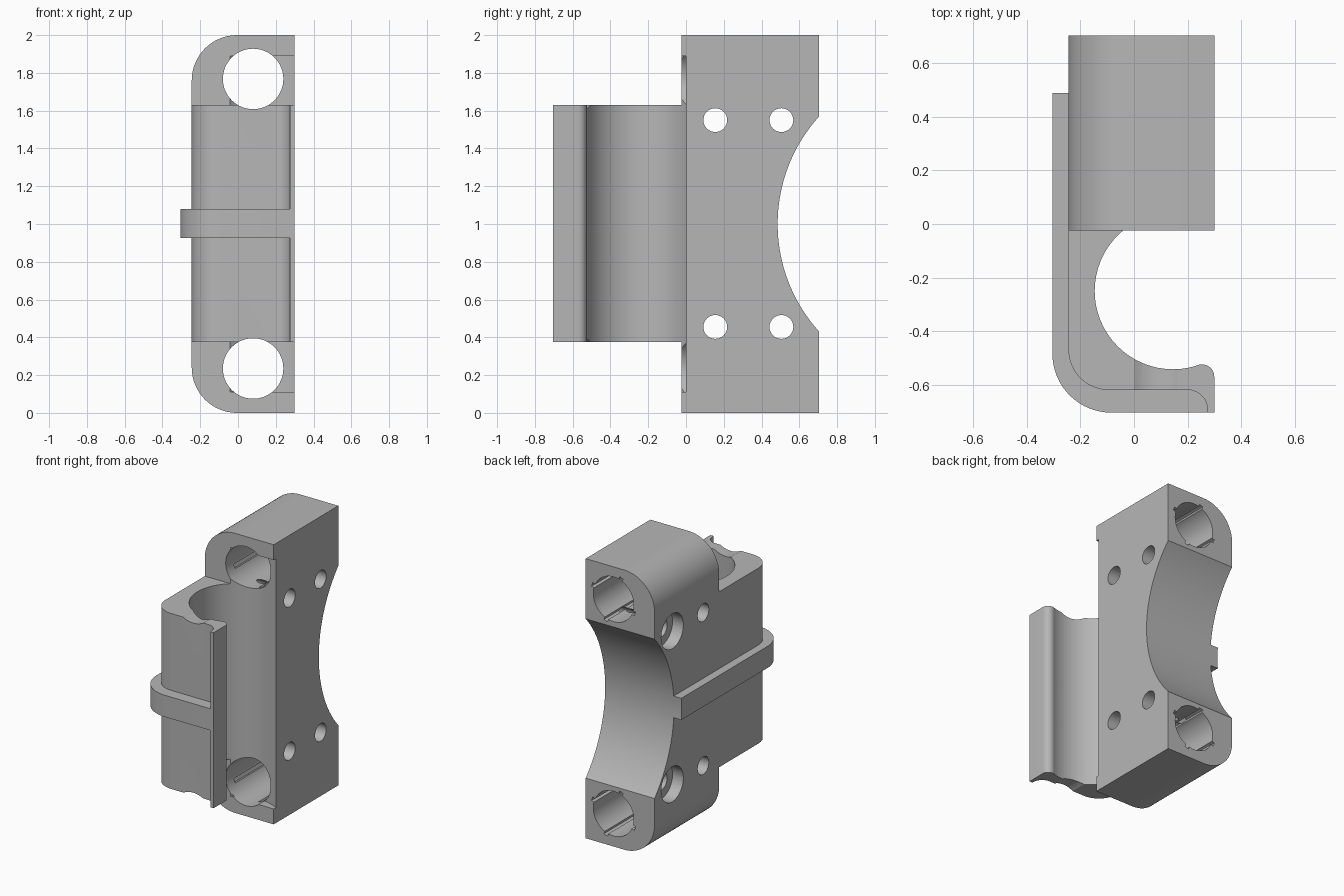
import bpy
import bmesh
from math import cos, sin, radians

cube = bpy.data.objects.get("Cube")
if cube:
    bpy.data.objects.remove(cube, do_unlink=True)

grey = bpy.data.materials.new("plain grey")
grey.use_nodes = True
grey.diffuse_color = (0.47, 0.47, 0.47, 1)
grey.node_tree.nodes["Principled BSDF"].inputs["Base Color"].default_value = grey.diffuse_color


def arc(cx, cy, r, start, end, n=16):
    angles = [radians(start + (end - start) * i / n) for i in range(n + 1)]
    return [(cx + r * cos(a), cy + r * sin(a)) for a in angles]


def circle(cx, cy, r, n=64):
    return arc(cx, cy, r, 0, 360, n)[:-1]


def prism(name, outline, lo, hi, axis):
    """Extrude a 2D outline along the x, y or z axis."""
    def place(p, h):
        co = list(p)
        co.insert("xyz".index(axis), h)
        return co
    bm = bmesh.new()
    base = bm.faces.new([bm.verts.new(place(p, lo)) for p in outline])
    shift = place((0, 0), hi - lo)
    top = bmesh.ops.extrude_face_region(bm, geom=[base], use_keep_orig=True)
    moved = [v for v in top["geom"] if isinstance(v, bmesh.types.BMVert)]
    bmesh.ops.translate(bm, verts=moved, vec=shift)
    bmesh.ops.recalc_face_normals(bm, faces=bm.faces)
    mesh = bpy.data.meshes.new(name)
    bm.to_mesh(mesh)
    bm.free()
    mesh.materials.append(grey)
    obj = bpy.data.objects.new(name, mesh)
    bpy.context.collection.objects.link(obj)
    return obj


def combine(target, tool, operation):
    bpy.context.view_layer.objects.active = target
    mod = target.modifiers.new(operation, 'BOOLEAN')
    mod.operation, mod.solver, mod.object = operation, 'EXACT', tool
    bpy.ops.object.modifier_apply(modifier=mod.name)
    bpy.data.objects.remove(tool, do_unlink=True)


# Tall block with rounded corners on one side
body = prism("clamp_body", [(0.3, 0), (0.3, 2)]
             + arc(-0.005, 1.76, 0.24, 90, 180) + arc(-0.005, 0.24, 0.24, 180, 270),
             -0.025, 0.705, "y")

# Hooked clip with a rounded lip
clip = prism("clip", [(0, 0.05), (-0.245, 0.05)]
             + arc(-0.095, -0.47, 0.15, 180, 270)
             + arc(0.2, -0.695, 0.075, 90, 0)
             + [(0.275, -0.705), (0.3, -0.705)]
             + arc(0.255, -0.57, 0.045, 0, 100, 10) + [(0.1, -0.4)],
             0.375, 1.63, "z")
combine(body, clip, 'UNION')

# Rib wrapping the outside
rib = prism("rib", [(-0.22, 0.495), (-0.305, 0.495)]
            + arc(-0.085, -0.485, 0.22, 180, 270)
            + [(0.29, -0.705), (0.29, -0.6), (-0.09, -0.6), (-0.22, -0.45)],
            0.925, 1.08, "z")
combine(body, rib, 'UNION')

# Clip channel and large saddle in the back
cutters = [prism("channel", circle(0.146, -0.25, 0.293), 0.11, 1.89, "z"),
           prism("saddle", circle(1.333, 1, 0.848, 128), -0.6, 0.6, "x")]

# Rod bores with blind grooves, and screw holes with counterbores
for z in (0.235, 1.768):
    cutters.append(prism("bore", circle(0.08, z, 0.16), -1, 1, "y"))
    for turn in (20, 110, 200, 290):
        a = radians(turn)
        groove = [(0.08 + r * cos(a) - w * sin(a), z + r * sin(a) + w * cos(a))
                  for r, w in ((0.14, -0.015), (0.18, -0.015), (0.18, 0.015), (0.14, 0.015))]
        cutters.append(prism("groove", groove, 0.06, 1, "y"))
for z in (0.455, 1.55):
    for y in (0.155, 0.505):
        cutters.append(prism("screw_hole", circle(y, z, 0.063, 32), -0.6, 0.6, "x"))
    cutters.append(prism("counterbore", circle(0.505, z, 0.125, 40), -0.6, -0.16, "x"))
for cutter in cutters:
    combine(body, cutter, 'DIFFERENCE')

bpy.ops.object.select_all(action='DESELECT')
body.select_set(True)
bpy.context.view_layer.objects.active = body
bpy.ops.object.shade_smooth_by_angle(angle=radians(25))
